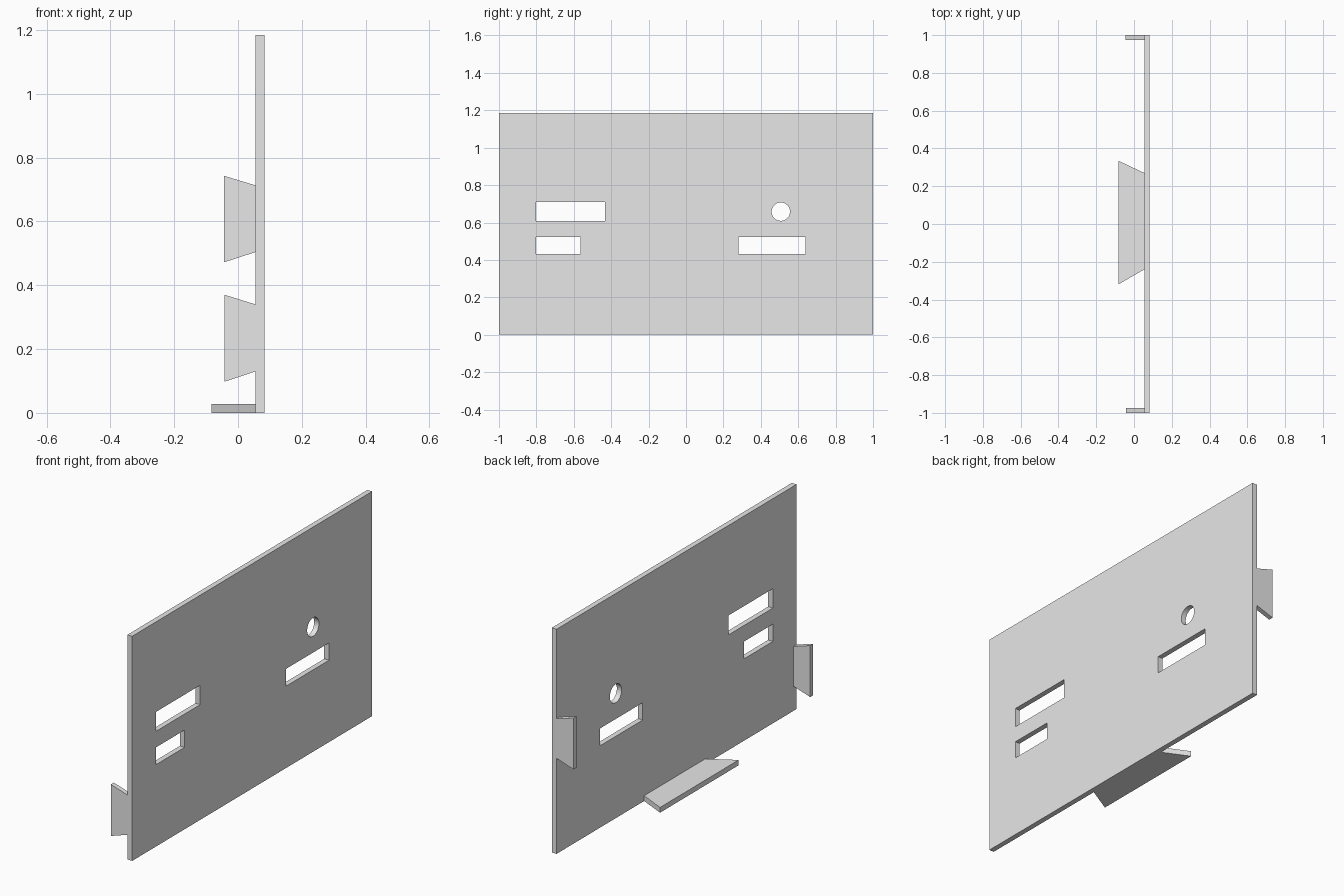
import bpy
import bmesh
from math import radians, pi
from mathutils import Vector

cube = bpy.data.objects.get("Cube")
if cube:
    bpy.data.objects.remove(cube, do_unlink=True)

GREY = (0.8, 0.8, 0.8, 1.0)
metal = bpy.data.materials.new("light_grey")
metal.use_nodes = True
metal.diffuse_color = GREY
metal.node_tree.nodes["Principled BSDF"].inputs["Base Color"].default_value = GREY

INNER, OUTER = 0.055, 0.083   # plate faces along x
HEIGHT = 1.185
THICK = 0.025                 # tab thickness


def add_object(name, bm):
    bmesh.ops.recalc_face_normals(bm, faces=bm.faces)
    mesh = bpy.data.meshes.new(name)
    bm.to_mesh(mesh)
    bm.free()
    mesh.materials.append(metal)
    obj = bpy.data.objects.new(name, mesh)
    bpy.context.collection.objects.link(obj)
    return obj


def prism(name, outline, depth):
    """Extrude a flat outline along the depth vector."""
    bm = bmesh.new()
    face = bm.faces.new([bm.verts.new(p) for p in outline])
    moved = bmesh.ops.extrude_face_region(bm, geom=[face])["geom"]
    verts = [v for v in moved if isinstance(v, bmesh.types.BMVert)]
    bmesh.ops.translate(bm, verts=verts, vec=Vector(depth))
    return add_object(name, bm)


def block(name, x, y, z):
    outline = [(x[0], y[0], z[0]), (x[0], y[1], z[0]),
               (x[0], y[1], z[1]), (x[0], y[0], z[1])]
    return prism(name, outline, (x[1] - x[0], 0, 0))


# Main plate
plate = block("plate", (INNER, OUTER), (-1, 1), (0, HEIGHT))

# Slot and round hole cutters
cut_x = (INNER - 0.05, OUTER + 0.05)
cutters = [
    block("long_slot_cutter", cut_x, (-0.803, -0.434), (0.608, 0.71)),
    block("short_slot_cutter", cut_x, (-0.803, -0.563), (0.432, 0.523)),
    block("far_slot_cutter", cut_x, (0.282, 0.64), (0.432, 0.523)),
]
bpy.ops.mesh.primitive_cylinder_add(
    vertices=48, radius=0.049, depth=0.2,
    location=(INNER, 0.507, 0.658), rotation=(0, pi / 2, 0))
hole = bpy.context.object
hole.name = "round_hole_cutter"
hole.data.materials.append(metal)
cutters.append(hole)

bpy.ops.object.select_all(action="DESELECT")
bpy.context.view_layer.objects.active = plate
plate.select_set(True)
for cutter in cutters:
    cutter.hide_render = True
    mod = plate.modifiers.new(cutter.name, "BOOLEAN")
    mod.operation = "DIFFERENCE"
    mod.solver = "EXACT"
    mod.object = cutter
    bpy.ops.object.modifier_apply(modifier=mod.name)
    bpy.data.objects.remove(cutter, do_unlink=True)
bpy.ops.object.shade_smooth_by_angle(angle=radians(30))


# Flared side tabs, one at each end of the plate
def side_tab(name, y, tip, root_z, tip_z):
    outline = [(INNER, y, root_z[0]), (tip, y, tip_z[0]),
               (tip, y, tip_z[1]), (INNER, y, root_z[1])]
    prism(name, outline, (0, THICK, 0))


side_tab("front_tab", -1, -0.042, (0.13, 0.34), (0.098, 0.37))
side_tab("back_tab", 1 - THICK, -0.044, (0.504, 0.713), (0.472, 0.743))

# Flared bottom tab
prism("bottom_tab",
      [(INNER, -0.24, 0), (INNER, 0.27, 0),
       (-OUTER, 0.335, 0), (-OUTER, -0.32, 0)],
      (0, 0, 0.028))
